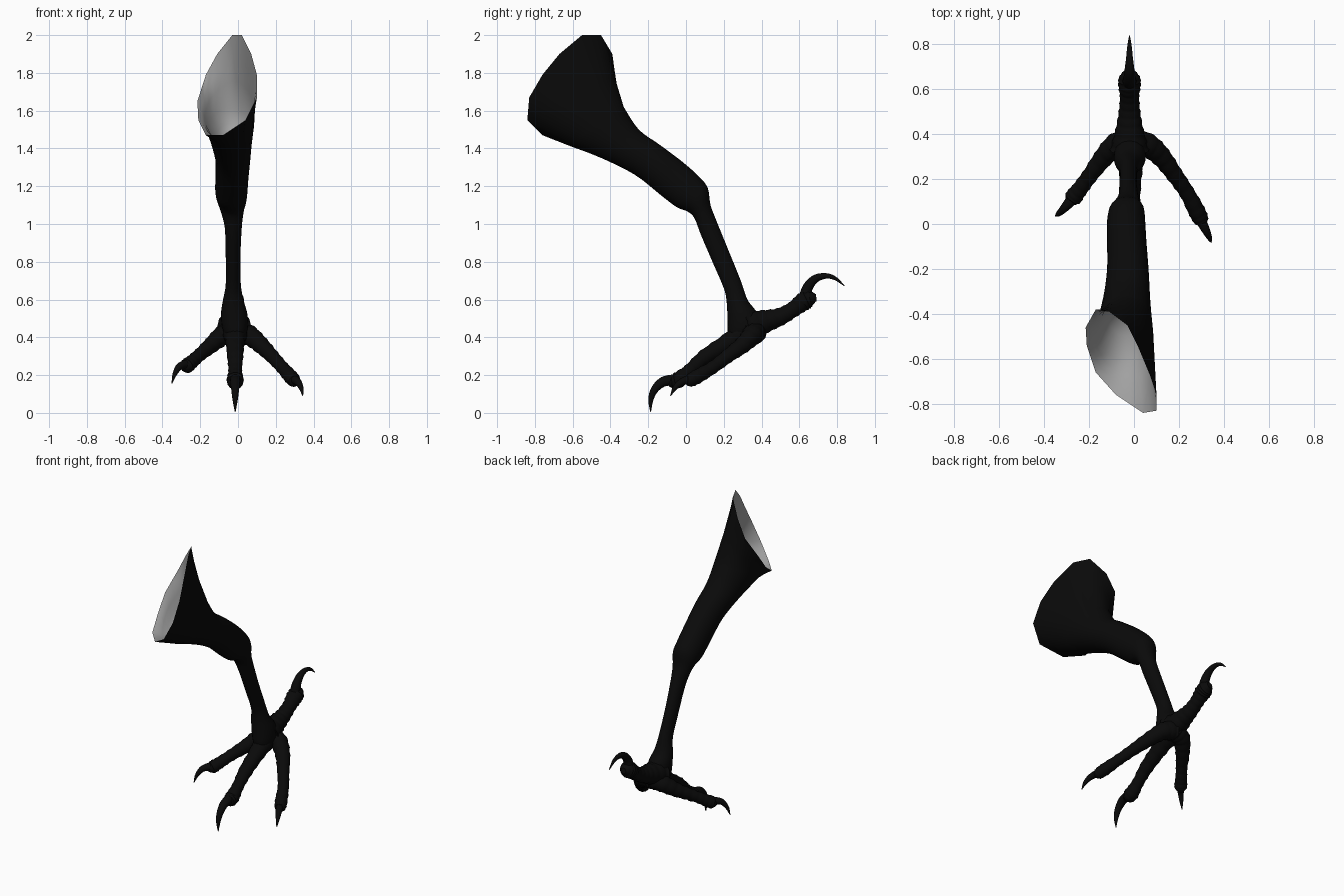
import bpy, bmesh, math
from mathutils import Vector

if "Cube" in bpy.data.objects:
    bpy.data.objects.remove(bpy.data.objects["Cube"])


def material(name, value):
    m = bpy.data.materials.new(name)
    m.diffuse_color = (value, value, value, 1)
    m.use_nodes = True
    m.node_tree.nodes["Principled BSDF"].inputs["Base Color"].default_value = m.diffuse_color
    return m


BLACK = material("black_skin", 0.003)
GREY = material("grey_inside", 0.36)


def smooth(rows, n):
    """Catmull-Rom interpolation through rows of numbers."""
    out = []
    for i in range(len(rows) - 1):
        a, b, c, d = (rows[max(0, min(len(rows) - 1, i + k))] for k in (-1, 0, 1, 2))
        for s in range(n):
            t = s / n
            out.append([0.5 * (2 * q + (r - p) * t + (2 * p - 5 * q + 4 * r - w) * t * t
                               + (3 * q - p - 3 * r + w) * t ** 3)
                        for p, q, r, w in zip(a, b, c, d)])
    out.append(list(rows[-1]))
    return out


def loft(name, rings, grey_bands=0, start=None):
    """Skin closed rings; the first bands may be grey."""
    bm = bmesh.new()
    vr = [[bm.verts.new(p) for p in ring] for ring in rings]
    n = len(vr[0])
    for k in range(len(vr) - 1):
        for j in range(n):
            f = bm.faces.new((vr[k][j], vr[k][(j + 1) % n], vr[k + 1][(j + 1) % n], vr[k + 1][j]))
            f.material_index = 1 if k < grey_bands else 0
    if start is not None:
        c = bm.verts.new(start)
        for j in range(n):
            bm.faces.new((c, vr[0][(j + 1) % n], vr[0][j])).material_index = 1
    else:
        bm.faces.new(vr[0])
    bm.faces.new(vr[-1])
    bmesh.ops.recalc_face_normals(bm, faces=bm.faces[:])
    me = bpy.data.meshes.new(name)
    bm.to_mesh(me)
    bm.free()
    me.materials.append(BLACK)
    me.materials.append(GREY)
    ob = bpy.data.objects.new(name, me)
    bpy.context.collection.objects.link(ob)
    bpy.ops.object.select_all(action='DESELECT')
    ob.select_set(True)
    bpy.context.view_layer.objects.active = ob
    bpy.ops.object.shade_smooth_by_angle(angle=math.radians(50))
    return ob


def tube(name, rows, steps=6, ripple=0.0, sides=14):
    """Round tube along (x, y, z, radius) rows, with optional scale ridges."""
    path = smooth(rows, steps)
    pts = [Vector(p[:3]) for p in path]
    side, rings = Vector((1, 0, 0)), []
    for i, p in enumerate(pts):
        d = (pts[min(i + 1, len(pts) - 1)] - pts[max(i - 1, 0)]).normalized()
        side = (side - d * side.dot(d)).normalized()
        up = d.cross(side)
        r = max(path[i][3], 0.001) * (1 + ripple * (1 if i % 3 == 0 else -0.5))
        rings.append([p + (side * math.cos(a) + up * math.sin(a)) * r
                      for a in (2 * math.pi * j / sides for j in range(sides))])
    return loft(name, rings)


# Leg: flared oval rim, then cross-sections as (upper y, z, lower y, z, min x, max x)
rim12 = [(-.03, -.45, 2.0), (.02, -.55, 2.0), (.07, -.67, 1.9), (.10, -.76, 1.79),
         (.10, -.83, 1.67), (.04, -.84, 1.55), (-.08, -.76, 1.47), (-.17, -.66, 1.47),
         (-.21, -.54, 1.55), (-.215, -.46, 1.65), (-.17, -.38, 1.79), (-.11, -.39, 1.9)]
rim = []
for i, p in enumerate(rim12):
    p, q = Vector(p), Vector(rim12[(i + 1) % 12])
    rim += [p, (p + q) / 2]

sections = [
    (-.33, 1.62, -.62, 1.415, -.17, .085), (-.25, 1.50, -.45, 1.35, -.14, .073),
    (-.14, 1.42, -.27, 1.26, -.12, .065), (-.02, 1.33, -.13, 1.15, -.12, .055),
    (.07, 1.25, -.05, 1.09, -.12, .05), (.115, 1.19, .01, 1.065, -.11, .045),
    (.13, 1.10, .045, 1.03, -.09, .03), (.16, 1.02, .08, .94, -.07, .02),
    (.225, .86, .14, .80, -.065, .013), (.29, .70, .20, .66, -.065, .015),
    (.325, .60, .215, .59, -.08, .03), (.37, .54, .22, .50, -.09, .05),
    (.40, .47, .225, .41, -.08, .05), (.36, .42, .27, .385, -.05, .02)]


def section_ring(s):
    uy, uz, ly, lz, x0, x1 = s
    ring = []
    for j in range(24):
        a = 2 * math.pi * j / 24
        c = math.cos(a) / 2
        ring.append(Vector(((x0 + x1) / 2 + math.sin(a) * (x1 - x0) / 2,
                            (uy + ly) / 2 + c * (uy - ly), (uz + lz) / 2 + c * (uz - lz))))
    return ring


def shrink(ring, k):
    c = sum(ring, Vector()) / len(ring)
    return [c + (p - c) * k for p in ring]


outer = [section_ring(s) for s in smooth(sections, 4)]
flare = [[a.lerp(b, t) for a, b in zip(rim, outer[0])] for t in (0.3, 0.62)]
# Hollow grey inside of the flared end
lining = [shrink(outer[2], 0.6), shrink(outer[0], 0.9), shrink(flare[1], 0.94), shrink(flare[0], 0.96)]
bottom = sum(outer[3], Vector()) / 24
loft("leg", lining + [rim] + flare + outer, grey_bands=4, start=bottom)

# Toes
tube("middle_toe", [(-.015, .33, .44, .07), (-.015, .22, .37, .05), (-.015, .10, .295, .042),
                    (-.015, .02, .225, .036), (-.015, -.04, .175, .044),
                    (-.015, -.075, .165, .036), (-.015, -.095, .165, .015)], ripple=.05)
tube("right_toe", [(0, .36, .43, .065), (.06, .35, .41, .054), (.12, .30, .36, .045),
                   (.18, .22, .30, .037), (.235, .14, .24, .034), (.28, .055, .19, .038),
                   (.30, .015, .168, .032), (.306, 0, .162, .012)], ripple=.05)
tube("left_toe", [(-.02, .36, .43, .065), (-.08, .35, .41, .054), (-.14, .29, .36, .043),
                  (-.20, .21, .31, .035), (-.245, .15, .27, .036), (-.272, .115, .248, .038),
                  (-.29, .09, .24, .014)], ripple=.05)
tube("back_toe", [(-.02, .33, .46, .085), (-.02, .42, .485, .062), (-.02, .50, .51, .048),
                  (-.02, .57, .55, .043), (-.02, .62, .588, .05), (-.02, .655, .605, .045),
                  (-.02, .69, .61, .018)], ripple=.05)

# Curved claws
tube("middle_claw", [(-.015, -.06, .175, .03), (-.015, -.12, .165, .027), (-.015, -.165, .125, .021),
                     (-.015, -.186, .07, .014), (-.015, -.187, .005, .002)])
tube("right_claw", [(.295, .02, .178, .024), (.318, -.025, .162, .019), (.335, -.06, .13, .012),
                    (.343, -.082, .09, .002)])
tube("left_claw", [(-.275, .11, .255, .026), (-.31, .07, .245, .019), (-.335, .046, .205, .012),
                   (-.35, .035, .155, .002)])
tube("back_claw", [(-.02, .63, .61, .034), (-.02, .645, .665, .028), (-.02, .685, .71, .022),
                   (-.02, .74, .725, .015), (-.02, .79, .712, .01), (-.02, .838, .673, .002)])
